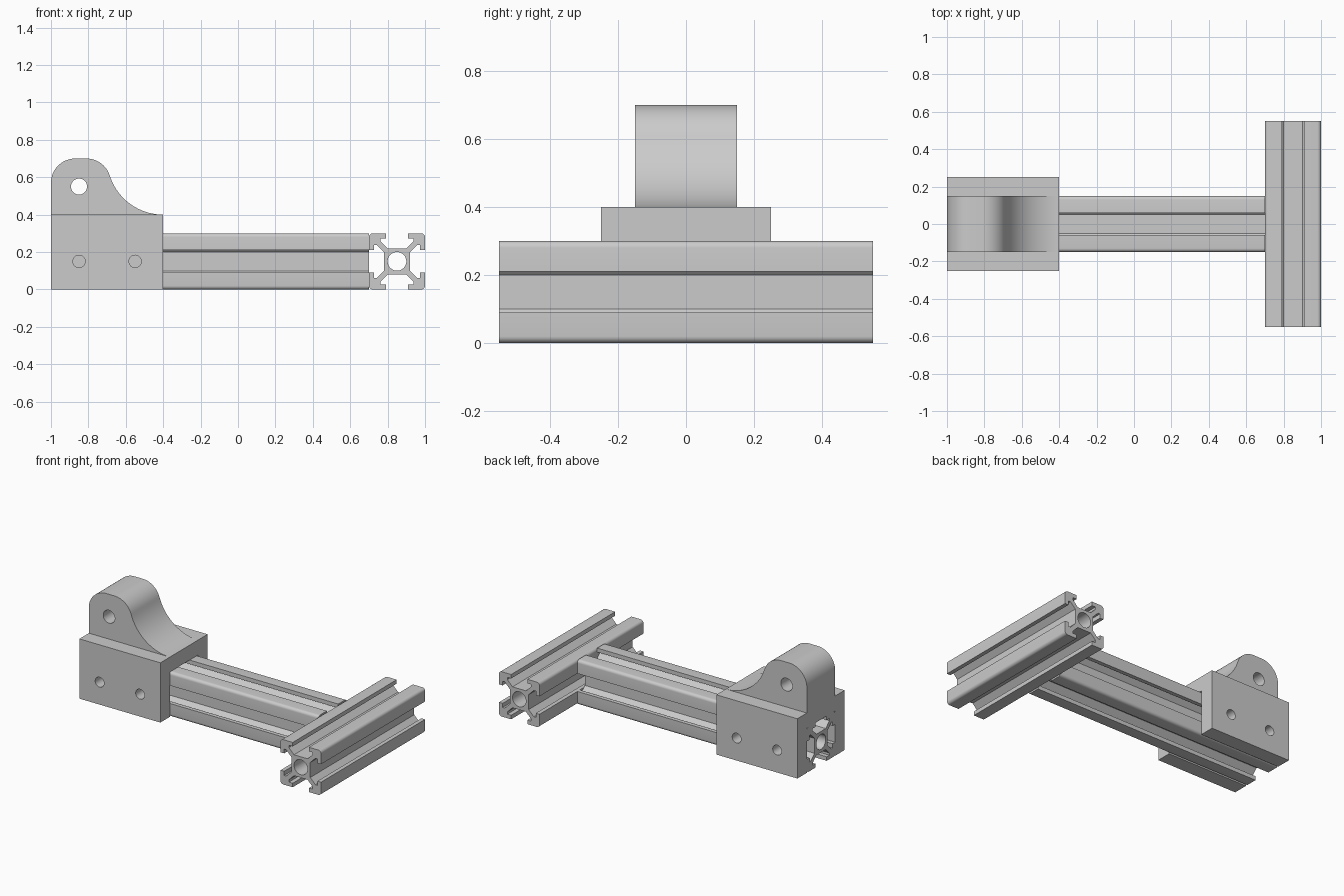
import bpy, bmesh
from math import sin, cos, radians, pi

if "Cube" in bpy.data.objects:
    bpy.data.objects.remove(bpy.data.objects["Cube"])

gray = bpy.data.materials.new("plain gray")
gray.use_nodes = True
COLOR = (0.6, 0.6, 0.6, 1)
gray.diffuse_color = COLOR
gray.node_tree.nodes["Principled BSDF"].inputs["Base Color"].default_value = COLOR

ALONG_Y = (pi / 2, 0, 0)        # profile in x, z
ALONG_X = (pi / 2, 0, pi / 2)   # profile in y, z


def arc(cx, cy, r, start, end, steps=16):
    angles = [radians(start + (end - start) * i / steps) for i in range(steps + 1)]
    return [(cx + r * cos(a), cy + r * sin(a)) for a in angles]


def circle(cx, cy, r):
    return arc(cx, cy, r, 0, 360, 32)[:-1]


def activate(ob):
    bpy.ops.object.select_all(action='DESELECT')
    ob.select_set(True)
    bpy.context.view_layer.objects.active = ob


def prism(name, loops, half_length, rotation, location=(0, 0, 0)):
    """Filled outline, with inner loops as holes, extruded both ways."""
    curve = bpy.data.curves.new(name, 'CURVE')
    curve.dimensions = '2D'
    curve.fill_mode = 'BOTH'
    curve.extrude = half_length
    for loop in loops:
        spline = curve.splines.new('POLY')
        spline.points.add(len(loop) - 1)
        for point, (x, y) in zip(spline.points, loop):
            point.co = (x, y, 0, 1)
        spline.use_cyclic_u = True
    ob = bpy.data.objects.new(name, curve)
    bpy.context.collection.objects.link(ob)
    ob.location, ob.rotation_euler = location, rotation
    activate(ob)
    bpy.ops.object.convert(target='MESH')
    ob = bpy.context.object
    bpy.ops.object.transform_apply(location=True, rotation=True, scale=True)
    bm = bmesh.new()
    bm.from_mesh(ob.data)
    bmesh.ops.remove_doubles(bm, verts=bm.verts, dist=0.0002)
    bmesh.ops.recalc_face_normals(bm, faces=bm.faces)
    bm.to_mesh(ob.data)
    bm.free()
    ob.data.materials.clear()
    ob.data.materials.append(gray)
    return ob


def combine(target, other, operation):
    mod = target.modifiers.new(operation.title(), 'BOOLEAN')
    mod.operation, mod.solver, mod.object = operation, 'EXACT', other
    activate(target)
    bpy.ops.object.modifier_apply(modifier=mod.name)
    bpy.data.objects.remove(other)


def smooth(ob):
    activate(ob)
    bpy.ops.object.shade_smooth_by_angle(angle=radians(30))


# Slotted rail section: one corner, turned four times around the bore
half_corner = [(0.07, 0.05), (0.108, 0.088), (0.123, 0.088), (0.123, 0.06), (0.15, 0.06)]
corner = half_corner + arc(0.13, 0.13, 0.02, 0, 90, 6) + [(y, x) for x, y in reversed(half_corner)]
section = []
for turn in range(4):
    c, s = round(cos(turn * pi / 2)), round(sin(turn * pi / 2))
    section += [(c * x - s * y, s * x + c * y) for x, y in corner]
rail = [section, circle(0, 0, 0.05)]

smooth(prism("main_rail", rail, 0.85, ALONG_X, (-0.15, 0, 0.15)))
smooth(prism("cross_rail", rail, 0.55, ALONG_Y, (0.85, 0, 0.15)))

# Bracket saddle, open underneath for the rail
saddle = [(-0.25, 0), (-0.15, 0), (-0.15, 0.3), (0.15, 0.3), (0.15, 0), (0.25, 0),
          (0.25, 0.4), (-0.25, 0.4)]
bracket = prism("bracket", [saddle], 0.3, ALONG_X, (-0.7, 0, 0))

# Rounded ear with a concave sweep down to the saddle
ear_outline = ([(-1, 0.35), (-1, 0.4)]
               + arc(-0.87, 0.57, 0.13, 180, 90)
               + arc(-0.81, 0.57, 0.13, 90, 17.6)
               + arc(-0.4, 0.7, 0.3, 197.6, 270, 24)[1:]
               + [(-0.4, 0.35)])
combine(bracket, prism("ear", [ear_outline], 0.15, ALONG_Y), 'UNION')

# Pivot hole and the two bolt holes
for x, z, r in ((-0.85, 0.55, 0.043), (-0.85, 0.15, 0.033), (-0.55, 0.15, 0.033)):
    combine(bracket, prism("drill", [circle(x, z, r)], 0.4, ALONG_Y), 'DIFFERENCE')
smooth(bracket)
